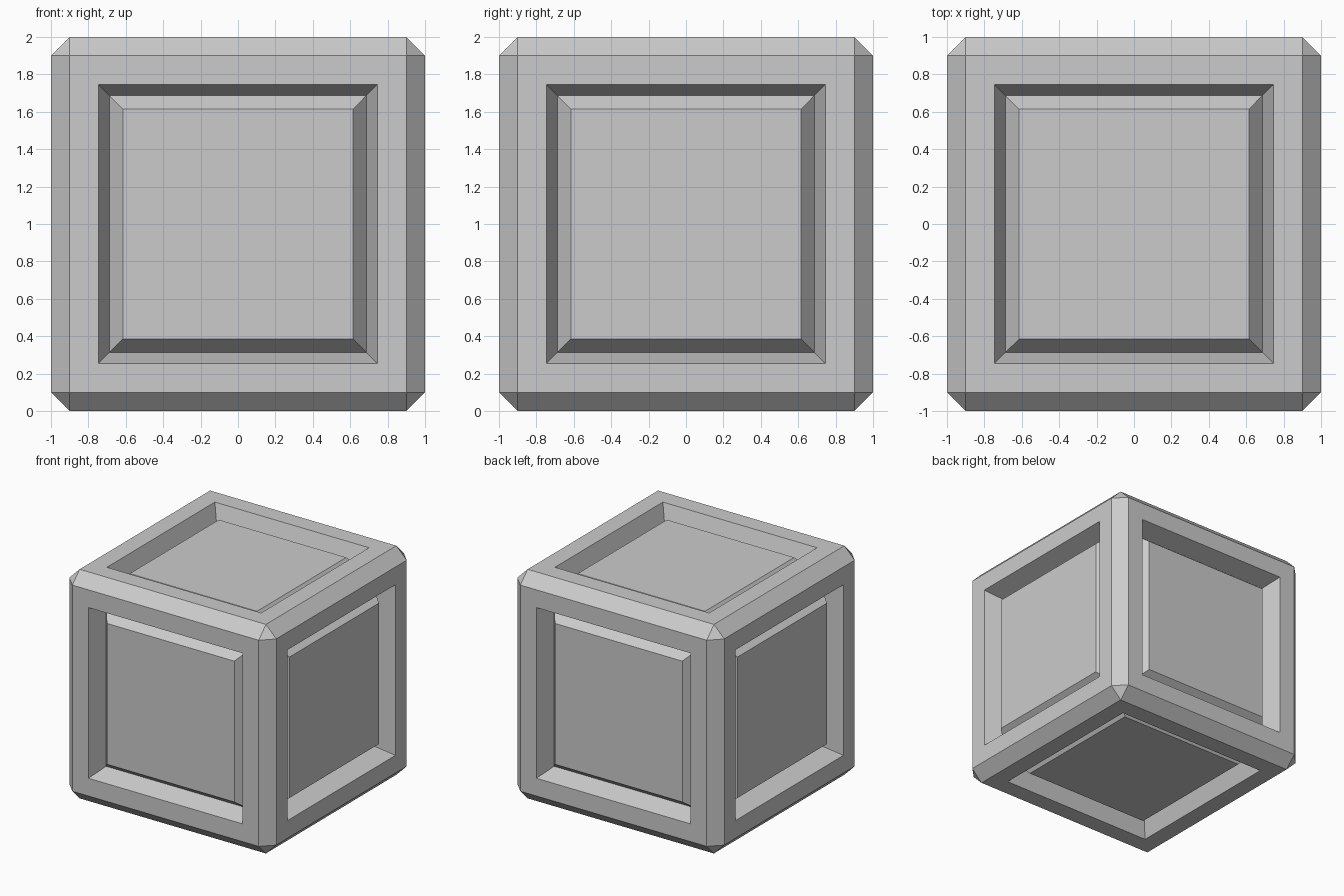
import bpy, bmesh

if "Cube" in bpy.data.objects:
    bpy.data.objects.remove(bpy.data.objects["Cube"])

# Cube standing on the ground, with single chamfers on all edges
bm = bmesh.new()
bmesh.ops.create_cube(bm, size=2.0)
bmesh.ops.translate(bm, vec=(0, 0, 1), verts=bm.verts[:])
bmesh.ops.bevel(bm, geom=bm.edges[:], offset=0.1, offset_type='OFFSET',
                segments=1, profile=0.5, affect='EDGES')
bm.normal_update()

# Six panels: flat frame, sloped groove wall, raised bevelled centre
panels = [f for f in bm.faces if f.calc_area() > 2.0]
for thickness, depth in ((0.155, 0.0), (0.058, -0.162), (0.072, 0.092)):
    bmesh.ops.inset_individual(bm, faces=panels, thickness=thickness,
                               depth=depth, use_even_offset=True)
    bm.normal_update()

mesh = bpy.data.meshes.new("panelled_crate")
bm.to_mesh(mesh)
bm.free()
crate = bpy.data.objects.new("panelled_crate", mesh)
bpy.context.collection.objects.link(crate)
